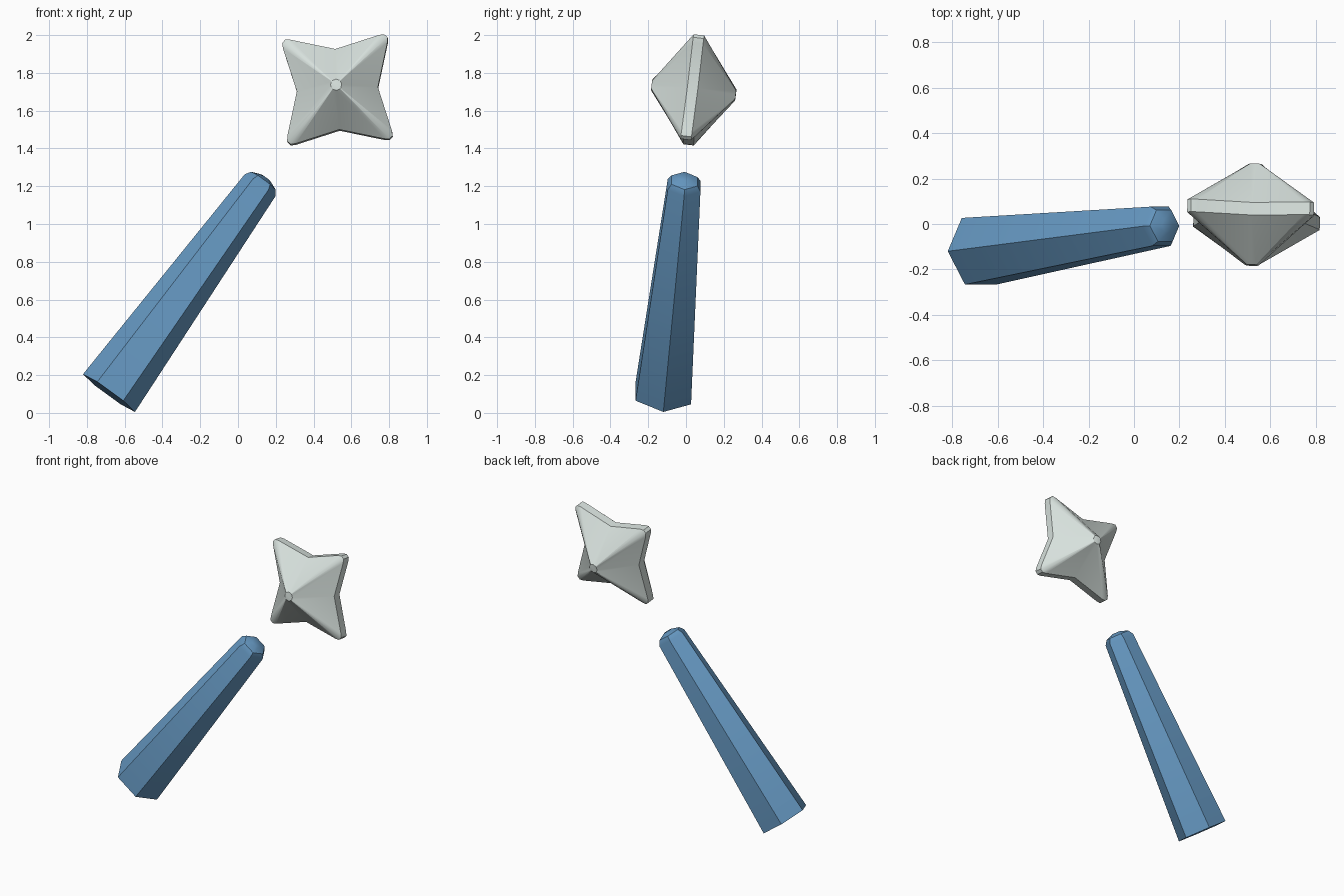
import bpy
import bmesh
from math import radians, sin, cos, tau, atan2, hypot
from mathutils import Vector, Matrix

if "Cube" in bpy.data.objects:
    bpy.data.objects.remove(bpy.data.objects["Cube"])


def material(name, rgb):
    mat = bpy.data.materials.new(name)
    mat.use_nodes = True
    mat.diffuse_color = (*rgb, 1)
    mat.node_tree.nodes["Principled BSDF"].inputs["Base Color"].default_value = (*rgb, 1)
    return mat


def loft(name, rings, matrix, mat, angle):
    """Skin equal-sized rings of local points and cap both ends."""
    bm = bmesh.new()
    loops = [[bm.verts.new(matrix @ Vector(p)) for p in ring] for ring in rings]
    for a, b in zip(loops, loops[1:]):
        for i in range(len(a)):
            j = (i + 1) % len(a)
            bm.faces.new((a[i], a[j], b[j], b[i]))
    bm.faces.new(loops[0])
    bm.faces.new(loops[-1])
    bmesh.ops.recalc_face_normals(bm, faces=bm.faces)
    mesh = bpy.data.meshes.new(name)
    bm.to_mesh(mesh)
    bm.free()
    mesh.materials.append(mat)
    obj = bpy.data.objects.new(name, mesh)
    bpy.context.collection.objects.link(obj)
    bpy.ops.object.select_all(action="DESELECT")
    obj.select_set(True)
    bpy.context.view_layer.objects.active = obj
    bpy.ops.object.shade_smooth_by_angle(angle=radians(angle))
    return obj


blue = material("handle blue", (0.13, 0.31, 0.53))
silver = material("pale silver", (0.68, 0.75, 0.72))

# Handle: tapered six-sided rod with a rounded tip, corners lined up with x
foot, top = Vector((-0.683, -0.12, 0.105)), Vector((0.117, -0.01, 1.205))
axis = (top - foot).normalized()
side = Vector((0, 1, 0)).cross(axis).normalized()
across = axis.cross(side)
frame = Matrix((side, across, axis)).transposed().to_4x4()
frame.translation = foot
length = (top - foot).length
profile = [(0, 0.17), (length, 0.1), (length + 0.03, 0.08), (length + 0.05, 0.03)]
rings = [[(r * cos(tau * k / 6), r * sin(tau * k / 6), h) for k in range(6)]
         for h, r in profile]
loft("handle", rings, frame, blue, 30)

# Star: four chamfered arms with a thin rim, rising to a blunt peak front and back
outline = []
for k in range(4):
    turn = Matrix.Rotation(tau * k / 4 + radians(48), 2)
    for r, t in ((0.362, -0.03), (0.383, -0.012), (0.383, 0.012), (0.362, 0.03)):
        outline.append(turn @ Vector((r, t)))
    outline.append(turn @ Vector((0.152, 0.152)))


def peak(y):
    return [(0.03 * p.x / p.length, y, 0.03 * p.y / p.length) for p in outline]


def rim(y):
    return [(p.x, y, p.y) for p in outline]


tilt = Vector((0, 1, 0)).rotation_difference(Vector((0.015, 0.447, -0.055)))
place = Matrix.Translation((0.527, 0.041, 1.71)) @ tilt.to_matrix().to_4x4()
loft("star", [peak(-0.224), rim(-0.028), rim(0.028), peak(0.224)], place, silver, 35)
